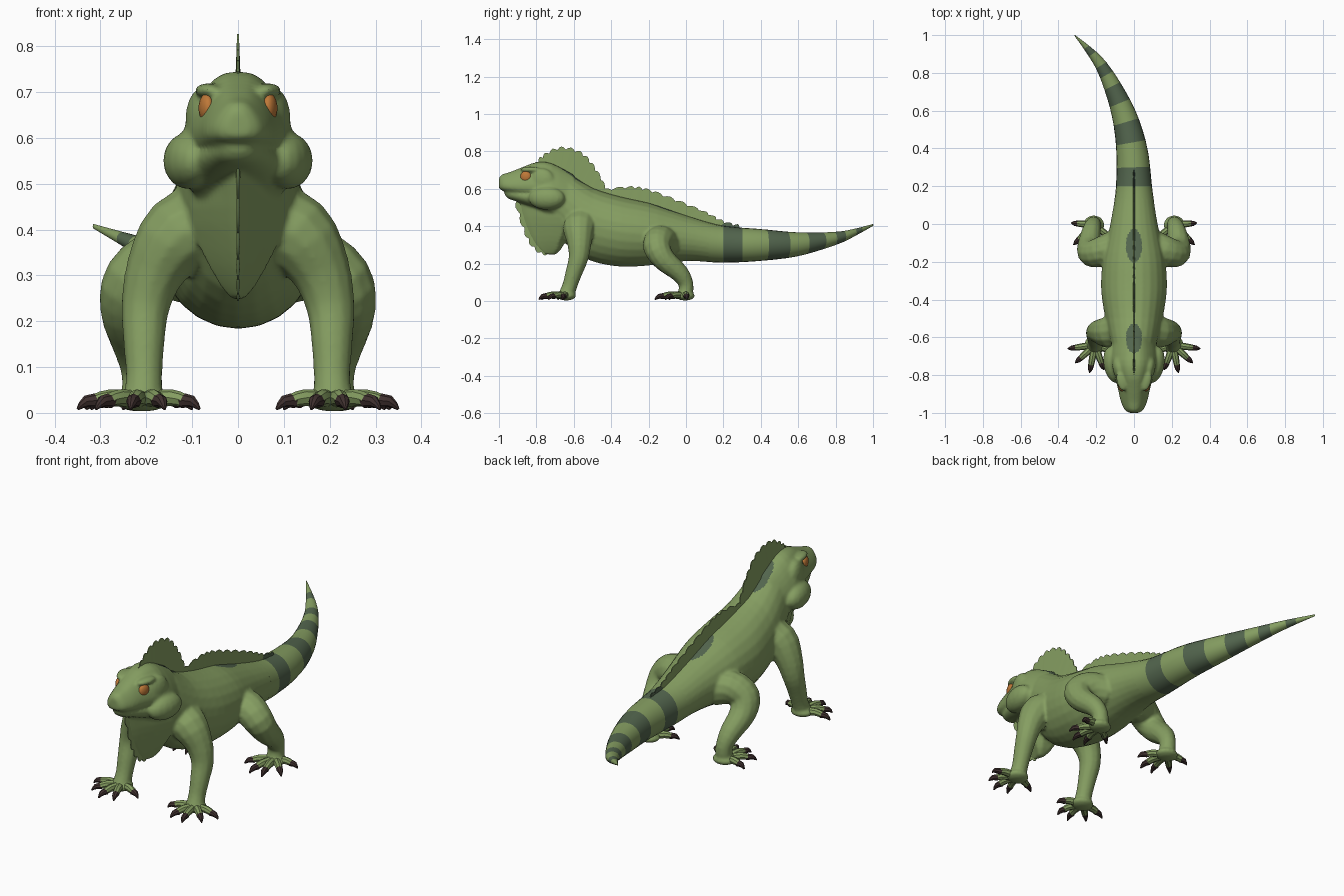
import bpy, bmesh, math
from mathutils import Vector, Matrix

cube = bpy.data.objects.get("Cube")
if cube:
    bpy.data.objects.remove(cube, do_unlink=True)


def material(name, color):
    mat = bpy.data.materials.new(name)
    mat.use_nodes = True
    mat.diffuse_color = (*color, 1)
    mat.node_tree.nodes["Principled BSDF"].inputs["Base Color"].default_value = (*color, 1)
    return mat


GREEN = material("scale green", (0.235, 0.34, 0.12))
BAND = material("dark band green", (0.085, 0.13, 0.075))
CLAW = material("claw brown", (0.05, 0.03, 0.028))
EYE = material("eye orange", (0.52, 0.19, 0.04))


def paint(bm, rule):
    for f in bm.faces:
        f.material_index = int(rule(f.calc_center_median()))


def finish(bm, name, mats, angle=40):
    """Turn a bmesh into a shaded object."""
    bmesh.ops.recalc_face_normals(bm, faces=bm.faces)
    mesh = bpy.data.meshes.new(name)
    bm.to_mesh(mesh)
    bm.free()
    for m in mats:
        mesh.materials.append(m)
    ob = bpy.data.objects.new(name, mesh)
    bpy.context.collection.objects.link(ob)
    bpy.ops.object.select_all(action="DESELECT")
    ob.select_set(True)
    bpy.context.view_layer.objects.active = ob
    bpy.ops.object.shade_smooth_by_angle(angle=math.radians(angle))
    return ob


flesh = bmesh.new()


def merge(bm):
    """Add a closed shape to the flesh that is fused into one skin."""
    bmesh.ops.recalc_face_normals(bm, faces=bm.faces)
    mesh = bpy.data.meshes.new("flesh_part")
    bm.to_mesh(mesh)
    bm.free()
    flesh.from_mesh(mesh)
    bpy.data.meshes.remove(mesh)


def smooth(rows, n=4):
    """Catmull-Rom interpolation of a table of tuples."""
    rows = [Vector(r) for r in rows]
    out = []
    for i in range(len(rows) - 1):
        a, b, c, d = rows[max(i - 1, 0)], rows[i], rows[i + 1], rows[min(i + 2, len(rows) - 1)]
        for k in range(n):
            t = k / n
            out.append(b + (c - a) * (t / 2) + (a * 2 - b * 5 + c * 4 - d) * (t * t / 2)
                       + (b * 3 - a - c * 3 + d) * (t ** 3 / 2))
    return out + [rows[-1]]


def sample(rows, y):
    """Row of a dense table at the given first value."""
    for a, b in zip(rows, rows[1:]):
        if a[0] <= y <= b[0]:
            return a.lerp(b, (y - a[0]) / (b[0] - a[0]))
    return rows[-1]


def skin(rings):
    """Closed surface through rings of points."""
    bm = bmesh.new()
    loops = [[bm.verts.new(p) for p in ring] for ring in rings]
    for a, b in zip(loops, loops[1:]):
        for i in range(len(a)):
            j = (i + 1) % len(a)
            bm.faces.new((a[i], a[j], b[j], b[i]))
    bm.faces.new(loops[0])
    bm.faces.new(loops[-1])
    return bm


def section(row, sides=24, taper=0.0, power=1.0):
    """Upright oval ring from (y, x, top, bottom, half width)."""
    y, x, top, bottom, half = row
    ring = []
    for i in range(sides):
        a = math.tau * i / sides
        c, s = math.cos(a), math.sin(a)
        c = math.copysign(abs(c) ** power, c)
        ring.append((x + half * c * (1 - taper * s), y, (top + bottom) / 2 + (top - bottom) / 2 * s))
    return ring


def tube(rows, ref=(0, 1, 0), sides=12, n=3):
    """Round limb through (x, y, z, radius) rows."""
    pts = smooth(rows, n)
    rings = []
    for i, p in enumerate(pts):
        t = (pts[min(i + 1, len(pts) - 1)] - pts[max(i - 1, 0)]).to_3d().normalized()
        u = t.cross(Vector(ref)).normalized()
        v = t.cross(u)
        rings.append([p.to_3d() + (u * math.cos(a) + v * math.sin(a)) * p[3]
                      for a in (math.tau * k / sides for k in range(sides))])
    return skin(rings)


def ball(center, size, turn=0.0):
    bm = bmesh.new()
    bmesh.ops.create_uvsphere(bm, u_segments=16, v_segments=10, radius=1)
    bm.transform(Matrix.Translation(center) @ Matrix.Rotation(turn, 4, "Z") @ Matrix.Diagonal((*size, 1)))
    return bm


def frill(name, base, tip, scallops, depth):
    """Thin scalloped plate between two (y, z) curves, dark where it meets the tail band."""
    base, tip = smooth(base, 8), smooth(tip, 8)
    steps = scallops * 4

    def along(c, t):
        f = t * (len(c) - 1)
        k = min(int(f), len(c) - 2)
        return c[k].lerp(c[k + 1], f - k)
    rings = []
    for i in range(steps + 1):
        b, e = along(base, i / steps), along(tip, i / steps)
        e = e + (e - b).normalized() * depth * (abs(math.sin(math.pi * i / 4)) - 1)
        rings.append([(-0.007, *b), (0.007, *b), (0.002, *e), (-0.002, *e)])
    bm = skin(rings)
    paint(bm, lambda c: c.y > .19)
    finish(bm, name, [GREEN, BAND], 30)


# Torso profile
BODY = smooth([(-.80, 0, .70, .50, .085), (-.70, 0, .712, .39, .105), (-.62, 0, .68, .28, .125),
               (-.5, 0, .605, .212, .152), (-.35, 0, .558, .184, .174), (-.2, 0, .525, .19, .167),
               (-.08, 0, .485, .207, .142), (.04, 0, .445, .214, .118), (.2, 0, .402, .205, .095),
               (.4, -.012, .385, .215, .083), (.6, -.06, .367, .24, .066), (.8, -.15, .37, .30, .043),
               (.9, -.22, .386, .347, .028), (1, -.315, .412, .402, .003)])
merge(skin([section(sample(BODY, -.8 + .05 * i)) for i in range(20)]))

# Banded tail, its rings turned square to the bend
BANDS = [(.2, .3), (.43, .54), (.64, .73), (.79, .84), (.9, .935)]
cuts = {y for pair in BANDS for y in pair} | {.12, .16, .36, .48, .59, .68, .76, .87, .965, 1}
tail = skin([section(sample(BODY, y)) for y in sorted(cuts)])
paint(tail, lambda c: any(a < c.y < b for a, b in BANDS))
for v in tail.verts:
    bend = max(0, v.co.y - .27) * 1.1
    middle = sample(BODY, v.co.y)[1]
    across = (v.co.x - middle) / (1 + bend ** 2)
    v.co.x = middle + across
    v.co.y += across * bend
finish(tail, "tail", [GREEN, BAND])

# Upper head overhanging a narrower lower jaw
HEAD = smooth([(-1, 0, .655, .605, .022), (-.985, 0, .676, .592, .045), (-.94, 0, .69, .58, .065),
               (-.87, 0, .718, .565, .08), (-.8, 0, .742, .55, .098), (-.72, 0, .737, .52, .115),
               (-.6, 0, .675, .47, .10)], 3)
JAW = smooth([(-.97, 0, .60, .57, .02), (-.95, 0, .605, .548, .042), (-.9, 0, .60, .53, .066),
              (-.82, 0, .60, .50, .095), (-.72, 0, .60, .45, .115), (-.62, 0, .58, .42, .09)], 3)
merge(skin([section(r, 24, .35, .65) for r in HEAD]))
merge(skin([section(r, 20, 0, .8) for r in JAW]))

# Throat flap, wide at the back with a front keel
flap = []
for z, front, back, half in smooth([(.55, -.90, -.66, .09), (.45, -.875, -.61, .107), (.38, -.85, -.61, .093),
                                    (.32, -.82, -.645, .064), (.275, -.785, -.67, .038), (.248, -.755, -.70, .014)], 2):
    side = [(.18, .12), (.55, .42), (1, .8), (.6, 1)]
    ring = [(0, front)] + [(half * w, front + (back - front) * d) for w, d in side]
    ring += [(-x, y) for x, y in reversed(ring[1:])]
    flap.append([(x, y, z) for x, y in ring])
merge(skin(flap))
frill("throat_frill", [(-.87, .54), (-.82, .40), (-.77, .32), (-.71, .29)],
      [(-.92, .53), (-.88, .40), (-.835, .30), (-.765, .245), (-.69, .262)], 7, .014)

# Neck and back crests
frill("neck_crest", [(-.79, .71), (-.70, .70), (-.60, .64), (-.44, .55)],
      [(-.81, .735), (-.765, .785), (-.67, .826), (-.56, .80), (-.485, .72), (-.43, .62)], 11, .016)
frill("back_crest", [(-.45, .55), (-.2, .50), (0, .43), (.28, .37)],
      [(-.45, .60), (-.3, .615), (-.2, .60), (-.05, .545), (.1, .482), (.2, .432), (.29, .408)], 14, .014)

# Paired parts
FRONT_LEG = [(.06, -.55, .41, .10), (.13, -.572, .385, .088), (.18, -.57, .31, .066), (.202, -.575, .23, .053),
             (.205, -.6, .15, .045), (.205, -.622, .08, .04), (.207, -.64, .03, .044)]
HIND_LEG = [(.08, -.10, .31, .08), (.16, -.14, .325, .08), (.222, -.155, .285, .074), (.238, -.115, .22, .062),
            (.225, -.035, .15, .05), (.215, 0, .09, .04), (.213, -.005, .03, .042)]
FRONT_TIPS = [(.35, -.66), (.31, -.735), (.235, -.787), (.16, -.772), (.084, -.685)]
HIND_TIPS = [(.332, .005), (.32, -.11), (.25, -.167), (.18, -.165), (.10, -.09)]

for side, s in (("left", 1), ("right", -1)):
    # Face
    finish(ball((s * .069, -.857, .665), (.016, .03, .031), -s * .25), side + "_eye", [EYE])
    merge(ball((s * .066, -.832, .703), (.026, .055, .016), -s * .25))
    merge(ball((s * .076, -.77, .64), (.036, .07, .07), -s * .25))
    merge(ball((s * .108, -.745, .55), (.053, .10, .062), -s * .2))
    # Legs, feet, toes and claws
    for part, path, tips in (("front", FRONT_LEG, FRONT_TIPS), ("hind", HIND_LEG, HIND_TIPS)):
        merge(tube([(s * x, y, z, r) for x, y, z, r in path]))
        foot = Vector((s * path[-1][0], path[-1][1], .027))
        merge(ball(foot, (.058, .052, .024)))
        for i, (x, y) in enumerate(tips):
            tip = Vector((s * x, y, .008))
            knuckle = foot.lerp(tip, .5) + Vector((0, 0, .016))
            joint = foot.lerp(tip, .73) + Vector((0, 0, .013))
            finish(tube([(*foot, .02), (*knuckle, .018), (*joint, .015)], (0, 0, 1), 8, 2),
                   f"{side}_{part}_toe_{i}", [GREEN])
            arch = joint.lerp(tip, .5) + Vector((0, 0, .008))
            finish(tube([(*joint.lerp(foot, .08), .016), (*arch, .013), (*tip, .003)], (0, 0, 1), 8, 2),
                   f"{side}_{part}_claw_{i}", [CLAW])

# Fuse torso, head and legs into one skin, then paint the back patches
PATCHES = [(-.605, .08), (-.115, .09)]
draft = finish(flesh, "body_draft", [GREEN])
remesh = draft.modifiers.new("Fuse", "REMESH")
remesh.mode, remesh.voxel_size = "VOXEL", 0.0075
soften = draft.modifiers.new("Soften", "SMOOTH")
soften.factor, soften.iterations = 0.5, 4
fused = bpy.data.meshes.new_from_object(draft.evaluated_get(bpy.context.evaluated_depsgraph_get()))
bpy.data.objects.remove(draft, do_unlink=True)
body = bmesh.new()
body.from_mesh(fused)
bpy.data.meshes.remove(fused)
paint(body, lambda c: c.z > .4 and any((c.x / .042) ** 2 + ((c.y - y) / r) ** 2 < 1 for y, r in PATCHES))
finish(body, "body", [GREEN, BAND])
